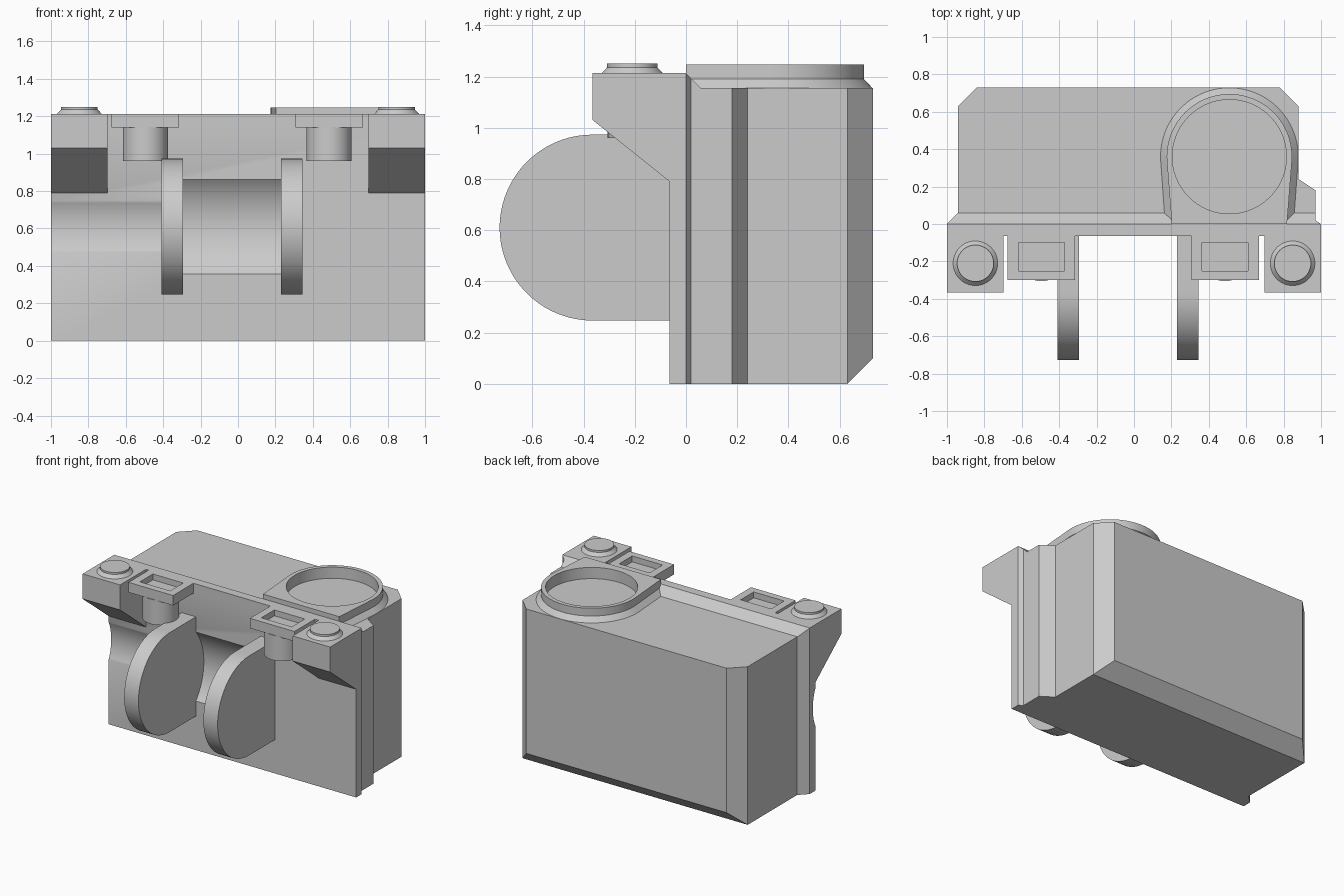
import bpy, bmesh, math
from mathutils import Matrix, Vector

cube = bpy.data.objects.get("Cube")
if cube:
    bpy.data.objects.remove(cube, do_unlink=True)

grey = bpy.data.materials.new("plain_grey")
grey.use_nodes = True
COLOUR = (0.6, 0.6, 0.6, 1)
grey.diffuse_color = COLOUR
grey.node_tree.nodes["Principled BSDF"].inputs["Base Color"].default_value = COLOUR

TOP, DECK, FRONT = 1.213, 1.155, -0.065
AXLE_Y, AXLE_Z = -0.365, 0.61


def finish(name, bm):
    """Turn a bmesh into a shaded object."""
    bmesh.ops.recalc_face_normals(bm, faces=bm.faces)
    mesh = bpy.data.meshes.new(name)
    bm.to_mesh(mesh)
    bm.free()
    mesh.materials.append(grey)
    obj = bpy.data.objects.new(name, mesh)
    bpy.context.collection.objects.link(obj)
    bpy.ops.object.select_all(action="DESELECT")
    obj.select_set(True)
    bpy.context.view_layer.objects.active = obj
    bpy.ops.object.shade_smooth_by_angle(angle=math.radians(25))
    return obj


def loft(name, rings, cut=None):
    """Skin a stack of equal point rings, cap the ends, optionally slice."""
    bm = bmesh.new()
    loops = [[bm.verts.new(p) for p in ring] for ring in rings]
    for low, high in zip(loops, loops[1:]):
        for i in range(len(low)):
            j = (i + 1) % len(low)
            bm.faces.new((low[i], low[j], high[j], high[i]))
    bm.faces.new(loops[0])
    bm.faces.new(loops[-1])
    if cut:
        point, normal = cut
        geom = bm.verts[:] + bm.edges[:] + bm.faces[:]
        bmesh.ops.bisect_plane(bm, geom=geom, plane_co=point, plane_no=normal, clear_outer=True)
        bmesh.ops.holes_fill(bm, edges=[e for e in bm.edges if e.is_boundary])
    return finish(name, bm)


def prism_z(name, outline, z0, z1, cut=None):
    return loft(name, [[(x, y, z) for x, y in outline] for z in (z0, z1)], cut)


def prism_x(name, outline, x0, x1):
    return loft(name, [[(x, y, z) for y, z in outline] for x in (x0, x1)])


def box(name, x0, x1, y0, y1, z0, z1):
    return prism_z(name, [(x0, y0), (x1, y0), (x1, y1), (x0, y1)], z0, z1)


def arc(cx, cy, r, start, end, steps):
    angles = [math.radians(start + (end - start) * i / steps) for i in range(steps + 1)]
    return [(cx + r * math.cos(a), cy + r * math.sin(a)) for a in angles]


def circle(cx, cy, r, steps=64):
    return arc(cx, cy, r, 0, 360, steps)[:-1]


def carve(obj, cutter):
    """Subtract the cutter and discard it."""
    mod = obj.modifiers.new("carve", "BOOLEAN")
    mod.operation, mod.solver, mod.object = "DIFFERENCE", "EXACT", cutter
    bpy.ops.object.select_all(action="DESELECT")
    obj.select_set(True)
    bpy.context.view_layer.objects.active = obj
    bpy.ops.object.modifier_apply(modifier=mod.name)
    bpy.data.objects.remove(cutter, do_unlink=True)
    bpy.ops.object.shade_smooth_by_angle(angle=math.radians(25))


# Main housing with stepped right-hand side and bevelled lower back edge
housing = prism_z("housing", [
    (-1, FRONT), (1, FRONT), (1, 0), (0.97, 0.02), (0.97, 0.18), (0.88, 0.24),
    (0.88, 0.63), (0.78, 0.73), (-0.84, 0.73), (-0.94, 0.63), (-0.94, 0.06), (-1, 0)],
    0, DECK, cut=(Vector((0, 0.63, 0)), Vector((0, 1, -1))))

# Round hollows in the front wall, around the axle line
for radius, x0, x1 in ((0.33, -1.1, -0.41), (0.392, -0.295, 0.23)):
    carve(housing, prism_x("hollow_cutter", circle(AXLE_Y, AXLE_Z, radius, 96), x0, x1))

# Raised lip along the top of the front wall, sloping down at the back
prism_z("front_lip", [(-1, FRONT), (1, FRONT), (1, 0), (0.97, 0.02), (0.97, 0.06),
                      (-0.94, 0.06), (-1, 0)],
        DECK, TOP, cut=(Vector((0, 0, TOP)), Vector((0, 1, 1))))

# Two round-nosed hinge lugs
nose = arc(AXLE_Y, AXLE_Z, 0.363, 90, 270, 48)
lug = nose + [(FRONT + 0.003, AXLE_Z - 0.363), (FRONT + 0.003, AXLE_Z + 0.363)]
prism_x("right_hinge_lug", lug, -0.41, -0.295)
prism_x("left_hinge_lug", lug, 0.23, 0.345)

# Corner brackets, buttons, socket tabs and posts on both sides
bracket = [(-0.365, TOP), (-0.365, 1.03), (FRONT, 0.79), (FRONT, TOP)]
for side, s, tab_x in (("right", -1, -0.495), ("left", 1, 0.487)):
    prism_x(side + "_corner_bracket", bracket, s, s * 0.697)
    loft(side + "_button", [[(x, y, z) for x, y in circle(s * 0.848, -0.21, r, 48)]
                            for r, z in ((0.122, TOP - 0.003), (0.098, 1.236), (0.098, 1.25))])
    tab = box(side + "_socket_tab", tab_x - 0.18, tab_x + 0.18, -0.30, FRONT, 1.14, TOP)
    carve(tab, box("socket_cutter", tab_x - 0.123, tab_x + 0.123, -0.25, -0.10, 1.17, 1.3))
    prism_z(side + "_post", circle(tab_x, -0.185, 0.121, 48), 0.96, 1.142)


# Round boss with a straight front and a flared foot
def boss_ring(r, front_half, z):
    curve = arc(0.51, 0.36, r, -5, 185, 72)
    return [(x, y, z) for x, y in curve + [(0.51 - front_half, 0), (0.51 + front_half, 0)]]


boss = loft("boss", [boss_ring(0.37, 0.345, DECK - 0.002), boss_ring(0.335, 0.308, 1.19),
                     boss_ring(0.335, 0.308, 1.247)])
carve(boss, prism_z("bore_cutter", circle(0.51, 0.36, 0.305, 72), 1.165, 1.4))
